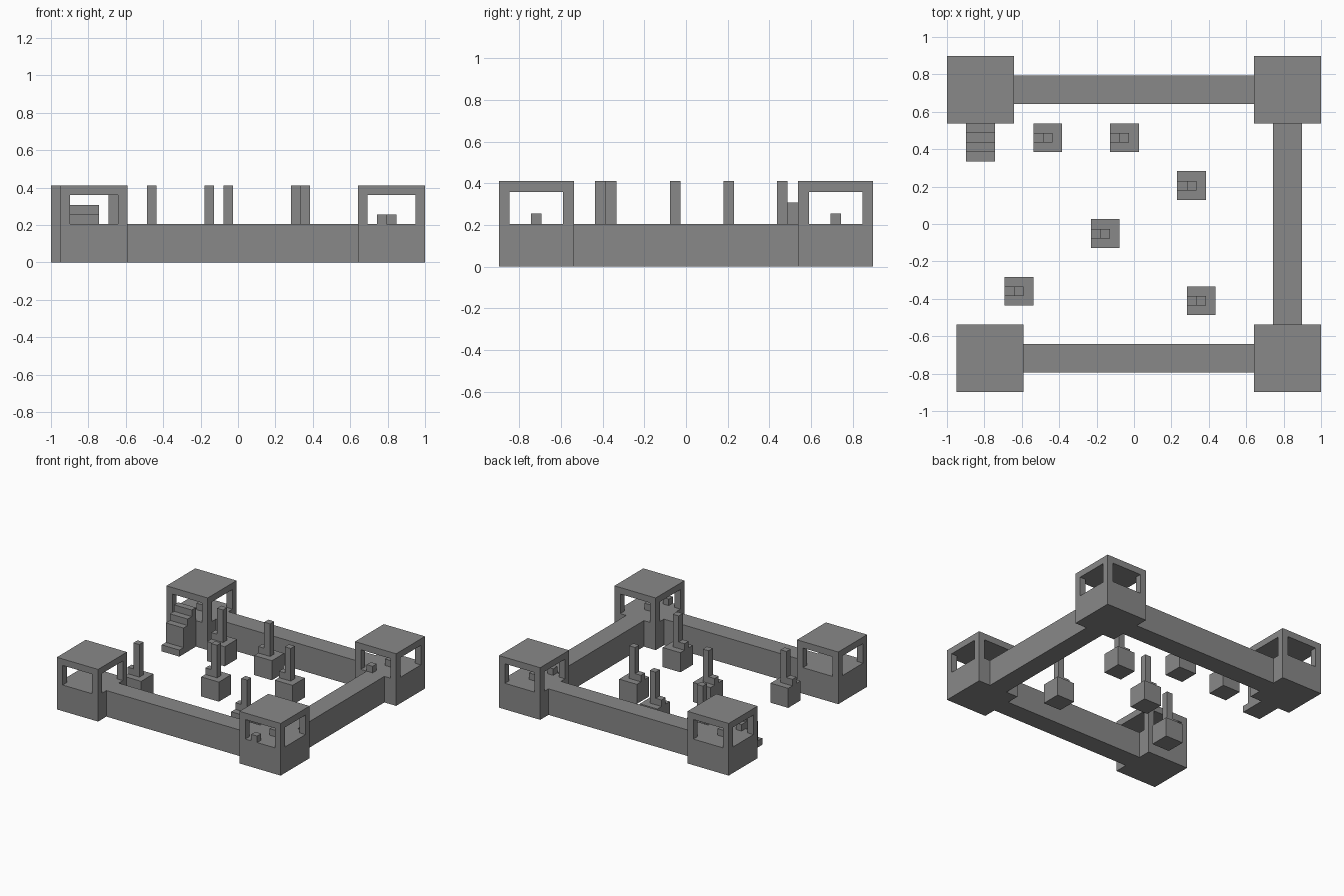
import bpy
import bmesh
from mathutils import Vector

if "Cube" in bpy.data.objects:
    bpy.data.objects.remove(bpy.data.objects["Cube"], do_unlink=True)

U = 2 / 39  # one block of the building grid

stone = bpy.data.materials.new("grey_stone")
stone.use_nodes = True
GREY = (0.25, 0.25, 0.25, 1)
stone.diffuse_color = GREY
stone.node_tree.nodes["Principled BSDF"].inputs["Base Color"].default_value = GREY


def add_object(name, mesh, at=(0, 0, 0)):
    obj = bpy.data.objects.new(name, mesh)
    obj.location = Vector(at) * U
    bpy.context.collection.objects.link(obj)
    return obj


def box(name, size, at):
    """Box in block units, placed by the centre of its base."""
    bm = bmesh.new()
    bmesh.ops.create_cube(bm, size=1)
    for v in bm.verts:
        v.co = Vector((v.co.x * size[0], v.co.y * size[1], (v.co.z + 0.5) * size[2])) * U
    mesh = bpy.data.meshes.new(name)
    bm.to_mesh(mesh)
    bm.free()
    mesh.materials.append(stone)
    return add_object(name, mesh, at)


def make_tower_mesh():
    """Solid block with a window cut through in both directions."""
    body = box("tower_body", (7, 7, 8), (0, 0, 0))
    cutters = [box("window_cutter", size, (0, 0, 4)) for size in ((5, 9, 3), (9, 5, 3))]
    for cutter in cutters:
        cutter.hide_render = True
        cut = body.modifiers.new("window", 'BOOLEAN')
        cut.operation = 'DIFFERENCE'
        cut.solver = 'EXACT'
        cut.object = cutter
    bpy.context.view_layer.update()
    graph = bpy.context.evaluated_depsgraph_get()
    mesh = bpy.data.meshes.new_from_object(body.evaluated_get(graph))
    for obj in [body] + cutters:
        bpy.data.objects.remove(obj, do_unlink=True)
    return mesh


# Corner towers; three of them are furnished with a stool and a sill block
tower_mesh = make_tower_mesh()
towers = {
    "front_right": (-15, -14, False),
    "front_left": (16, -14, True),
    "back_right": (-16, 14, True),
    "back_left": (16, 14, True),
}
for name, (x, y, furnished) in towers.items():
    add_object(name + "_tower", tower_mesh, (x, y, 0))
    if furnished:
        box(name + "_stool", (1, 1, 1), (x, y, 4))
        box(name + "_sill_block", (1, 1, 1), (x - 1, y - 3, 4))

# Connecting walls
box("back_wall", (25, 3, 4), (0, 14, 0))
box("front_wall", (24, 3, 4), (0.5, -14, 0))
box("left_wall", (3, 21, 4), (16, 0, 0))

# Stairs leading up to the back right tower
for i, height in enumerate((1, 4, 5, 6)):
    box("stair_step", (3, 1, height), (-16, 7 + i, 0))

# Pedestals in the courtyard, each with a tall post and a low step beside it
for x, y in ((-9, 9), (-1, 9), (6, 4), (-3, -1), (-12, -7), (7, -8)):
    box("pedestal_base", (3, 3, 3), (x, y, 0))
    box("pedestal_post", (1, 1, 5), (x, y, 3))
    box("pedestal_step", (1, 1, 1), (x - 1, y, 3))
